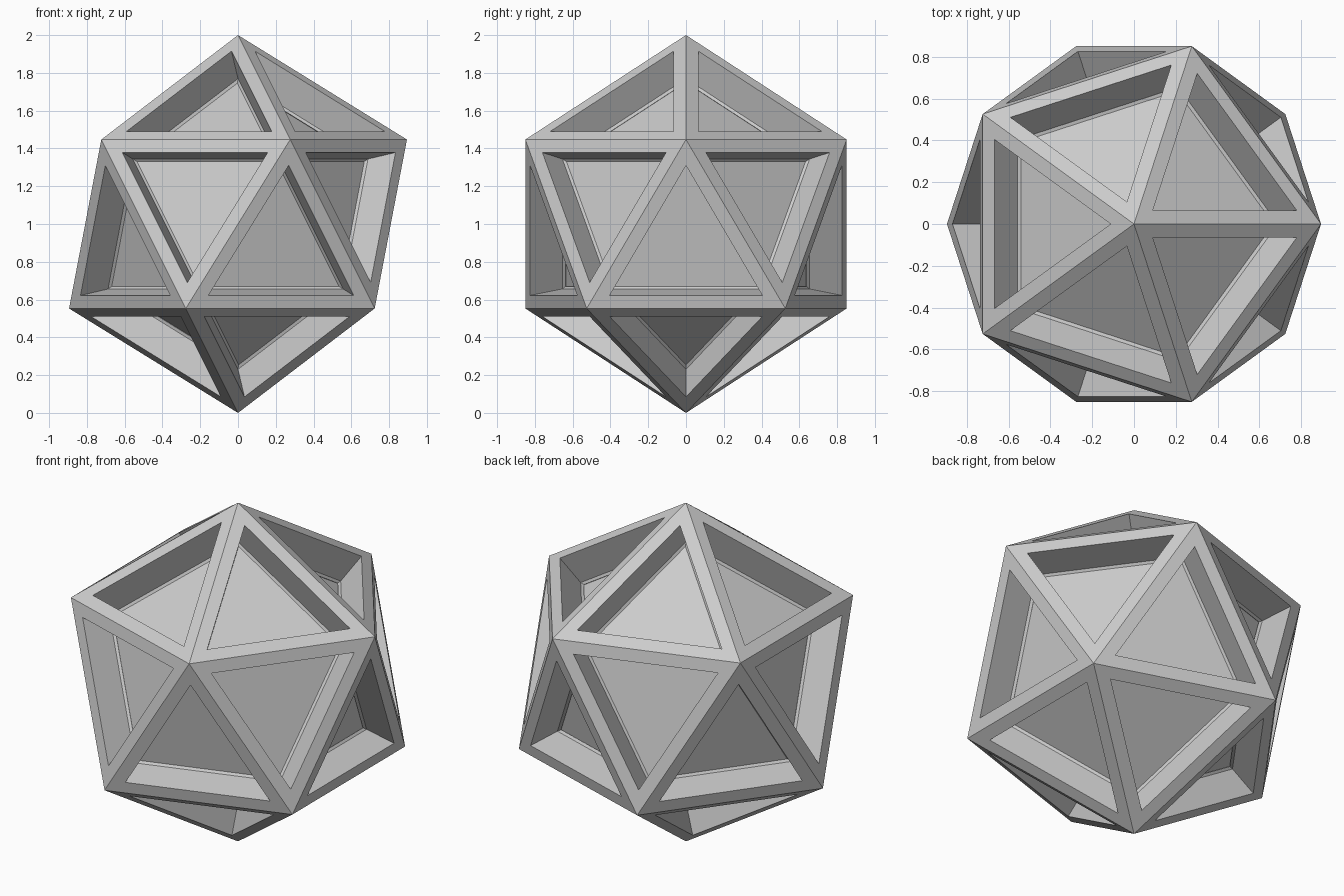
import bpy, bmesh
from mathutils import Vector

if "Cube" in bpy.data.objects:
    bpy.data.objects.remove(bpy.data.objects["Cube"])

FRAME = 0.07   # width of the rim on each triangle
DEPTH = 0.20   # how far each panel is sunk

bm = bmesh.new()
bmesh.ops.create_icosphere(bm, subdivisions=1, radius=1.0)

# Inset every triangle to leave a flat rim
panels = list(bm.faces)
bmesh.ops.inset_individual(bm, faces=panels, thickness=FRAME, depth=0.0,
                           use_even_offset=True)

# Sink each panel straight in along its normal
normals = [f.normal.copy() for f in panels]
sunk = bmesh.ops.extrude_discrete_faces(bm, faces=panels)["faces"]
for f in sunk:
    f.normal_update()
    n = f.normal.copy()
    if n.dot(f.calc_center_median()) < 0:
        n.negate()
    bmesh.ops.translate(bm, vec=-n * DEPTH, verts=list(f.verts))

# Stand on the ground
bmesh.ops.translate(bm, vec=Vector((0, 0, 1)), verts=list(bm.verts))
bm.normal_update()

mesh = bpy.data.meshes.new("recessed_icosahedron")
bm.to_mesh(mesh)
bm.free()
obj = bpy.data.objects.new("recessed_icosahedron", mesh)
bpy.context.collection.objects.link(obj)
